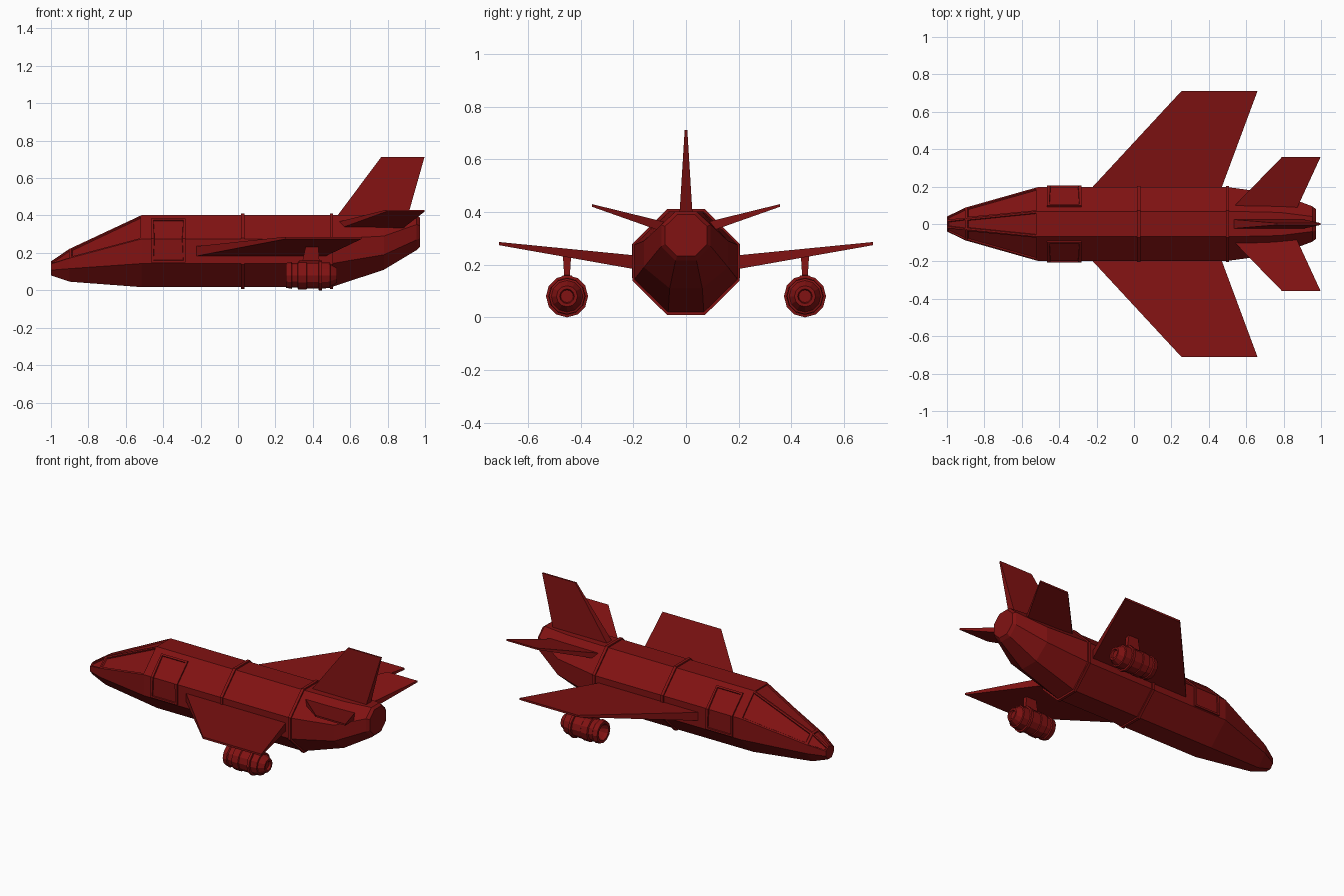
import bpy, bmesh, math
from mathutils import Vector

if "Cube" in bpy.data.objects:
    bpy.data.objects.remove(bpy.data.objects["Cube"])

red = bpy.data.materials.new("dark_red")
red.diffuse_color = (0.22, 0.006, 0.006, 1)
red.use_nodes = True
red.node_tree.nodes["Principled BSDF"].inputs["Base Color"].default_value = red.diffuse_color


def finish(bm, name):
    bmesh.ops.recalc_face_normals(bm, faces=bm.faces)
    me = bpy.data.meshes.new(name)
    bm.to_mesh(me)
    bm.free()
    ob = bpy.data.objects.new(name, me)
    bpy.context.collection.objects.link(ob)
    me.materials.append(red)
    return ob


def octagon(x, top, up, low, bot, w, flat):
    half = [(flat, top), (w, up), (w, low), (flat, bot)]
    pts = half + [(-y, z) for y, z in reversed(half)]
    return [Vector((x, y, z)) for y, z in pts]


def loft(bm, sections):
    """Skin closed sections, cap both ends, return side faces by segment."""
    rings = [[bm.verts.new(p) for p in s] for s in sections]
    n = len(rings[0])
    segs = [[bm.faces.new((a[k], a[(k + 1) % n], b[(k + 1) % n], b[k]))
             for k in range(n)] for a, b in zip(rings, rings[1:])]
    bm.faces.new(rings[0])
    bm.faces.new(rings[-1])
    return segs


# Fuselage with sunken cockpit windows
FULL = (0.402, 0.275, 0.143, 0.017, 0.197, 0.068)
bm = bmesh.new()
segs = loft(bm, [octagon(*s) for s in (
    (-1.0, 0.155, 0.14, 0.108, 0.08, 0.04, 0.018),
    (-0.9, 0.222, 0.172, 0.116, 0.046, 0.088, 0.03),
    (-0.515,) + FULL,
    (0.5,) + FULL,
    (0.78, 0.402, 0.29, 0.19, 0.11, 0.16, 0.062),
    (0.955, 0.402, 0.352, 0.27, 0.215, 0.094, 0.04),
    (0.972, 0.39, 0.345, 0.277, 0.232, 0.08, 0.034))])
bmesh.ops.recalc_face_normals(bm, faces=bm.faces)
for seg, rim in ((0, 0.008), (1, 0.013)):
    panes = [segs[seg][k] for k in (0, 6, 7)]
    bmesh.ops.inset_individual(bm, faces=panes, thickness=rim)
    bmesh.ops.inset_individual(bm, faces=panes, thickness=0.004, depth=-0.008)
finish(bm, "fuselage")

# Raised hoops around the body
for name, x in (("middle_hoop", 0.025), ("rear_hoop", 0.5)):
    bm = bmesh.new()
    big = (0.411, 0.279, 0.139, 0.008, 0.204, 0.071)
    loft(bm, [octagon(x - 0.009, *big), octagon(x + 0.009, *big)])
    finish(bm, name)


def blade(name, root, tip, axis):
    """Tapered plate; root and tip are (x_front, x_back, y, z, half_thickness)."""
    bm = bmesh.new()
    d = Vector(axis)
    sections = []
    for x0, x1, y, z, h in (root, tip):
        a, b = Vector((x0, y, z)), Vector((x1, y, z))
        sections.append([a - d * h, b - d * h, b + d * h, a + d * h])
    loft(bm, sections)
    return finish(bm, name)


# Tail fin
blade("tail_fin", (0.51, 0.9, 0, 0.37, 0.026), (0.765, 0.997, 0, 0.712, 0.005), (0, 1, 0))


def door(name, s):
    """Raised door frame bent over the side and upper slanted faces."""
    bm = bmesh.new()
    prof = [(0.198, 0.148), (0.198, 0.275), (0.092, 0.38)]
    cols = [[bm.verts.new((x, s * y, z)) for y, z in prof] for x in (-0.465, -0.28)]
    faces = [bm.faces.new((cols[0][i], cols[1][i], cols[1][i + 1], cols[0][i + 1]))
             for i in (0, 1)]
    for f in faces:
        f.normal_update()
        if f.normal.y * s < 0:
            f.normal_flip()
    bmesh.ops.inset_region(bm, faces=faces, thickness=0.001, depth=0.008, use_boundary=True)
    bmesh.ops.inset_region(bm, faces=faces, thickness=0.016, use_boundary=True)
    bmesh.ops.inset_region(bm, faces=faces, thickness=0.002, depth=-0.007, use_boundary=True)
    finish(bm, name)


def engine(name, y, z, n=12):
    """Banded pod turned around the x axis, open at the front."""
    profile = [(0.31, 0.022), (0.275, 0.045), (0.256, 0.05), (0.256, 0.066), (0.285, 0.072),
               (0.29, 0.066), (0.318, 0.066), (0.322, 0.075), (0.366, 0.075),
               (0.37, 0.07), (0.43, 0.07), (0.432, 0.08), (0.448, 0.08),
               (0.45, 0.07), (0.492, 0.068), (0.494, 0.06), (0.528, 0.04),
               (0.528, 0.028), (0.515, 0.024)]
    bm = bmesh.new()
    loft(bm, [[Vector((x, y + r * math.sin(k * math.tau / n), z + r * math.cos(k * math.tau / n)))
               for k in range(n)] for x, r in profile])
    finish(bm, name)


def pylon(name, y):
    """Strut from pod to wing, wider at its foot."""
    bm = bmesh.new()
    levels = ((0.135, 0.325, 0.445, 0.02), (0.158, 0.325, 0.445, 0.018),
              (0.16, 0.345, 0.435, 0.011), (0.225, 0.36, 0.43, 0.015), (0.245, 0.36, 0.43, 0.015))
    loft(bm, [[Vector((x0, y - h, z)), Vector((x1, y - h, z)),
               Vector((x1, y + h, z)), Vector((x0, y + h, z))] for z, x0, x1, h in levels])
    finish(bm, name)


# Mirrored parts
for side, s in (("left", -1), ("right", 1)):
    blade(side + "_wing", (-0.266, 0.452, s * 0.15, 0.203, 0.028),
          (0.253, 0.66, s * 0.71, 0.28, 0.006), (0, 0, 1))
    blade(side + "_tailplane", (0.5, 0.86, s * 0.06, 0.336, 0.021),
          (0.79, 0.997, s * 0.357, 0.425, 0.005), (0, 0, 1))
    door(side + "_door", s)
    engine(side + "_engine", s * 0.452, 0.08)
    pylon(side + "_pylon", s * 0.452)
